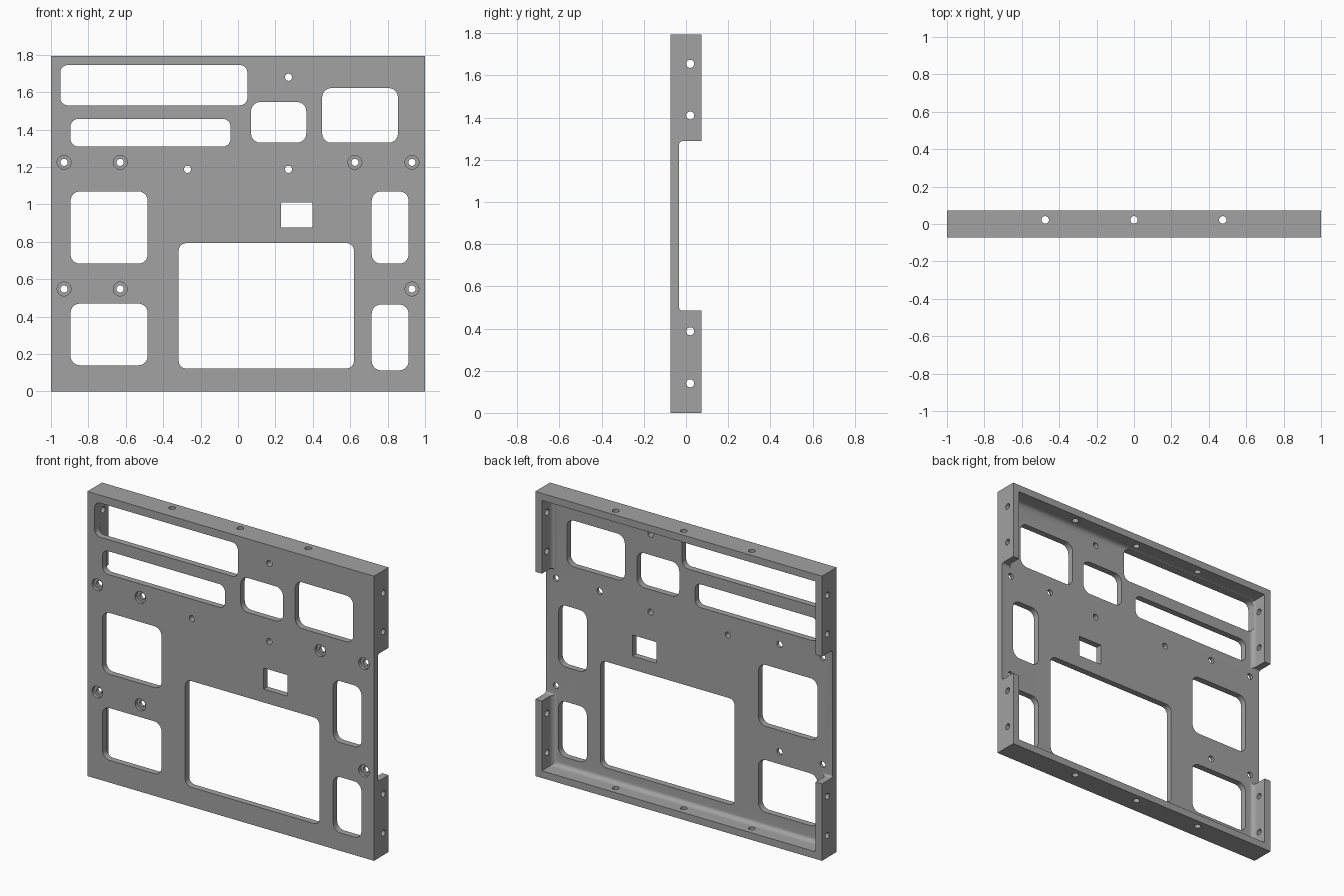
import bpy
import bmesh
from math import pi, cos, sin, radians

if "Cube" in bpy.data.objects:
    bpy.data.objects.remove(bpy.data.objects["Cube"], do_unlink=True)

W, H = 1.0, 1.795            # half width, height
FRONT, BACK = -0.073, 0.073  # depth range
FLOOR = -0.033               # inner surface of the plate
WALL = 0.045

grey = bpy.data.materials.new("metal grey")
grey.use_nodes = True
colour = (0.36, 0.36, 0.36, 1)
grey.diffuse_color = colour
grey.node_tree.nodes["Principled BSDF"].inputs["Base Color"].default_value = colour


def prism(bm, points, axis, lo, hi):
    """Extrude a 2D outline along an axis between lo and hi."""
    place = {"x": lambda a, b, t: (t, a, b),
             "y": lambda a, b, t: (a, t, b),
             "z": lambda a, b, t: (a, b, t)}[axis]
    rings = [[bm.verts.new(place(a, b, t)) for a, b in points] for t in (lo, hi)]
    bm.faces.new(rings[0])
    bm.faces.new(rings[1][::-1])
    n = len(points)
    for i in range(n):
        j = (i + 1) % n
        bm.faces.new((rings[0][i], rings[1][i], rings[1][j], rings[0][j]))


def rounded(a0, a1, b0, b1, r=0, steps=8):
    """Rectangle outline with rounded corners."""
    if r == 0:
        return [(a0, b0), (a1, b0), (a1, b1), (a0, b1)]
    corners = [(a1 - r, b1 - r), (a0 + r, b1 - r), (a0 + r, b0 + r), (a1 - r, b0 + r)]
    return [(ca + r * cos((k + i / steps) * pi / 2), cb + r * sin((k + i / steps) * pi / 2))
            for k, (ca, cb) in enumerate(corners) for i in range(steps + 1)]


def circle(a, b, r, n=32):
    return [(a + r * cos(2 * pi * i / n), b + r * sin(2 * pi * i / n)) for i in range(n)]


def make(name, bm):
    bmesh.ops.recalc_face_normals(bm, faces=bm.faces)
    mesh = bpy.data.meshes.new(name)
    bm.to_mesh(mesh)
    bm.free()
    mesh.materials.append(grey)
    obj = bpy.data.objects.new(name, mesh)
    bpy.context.collection.objects.link(obj)
    return obj


def cut(target, bm):
    cutter = make("cutter", bm)
    cutter.hide_render = True
    mod = target.modifiers.new("cut", "BOOLEAN")
    mod.operation, mod.solver, mod.object = "DIFFERENCE", "EXACT", cutter
    bpy.context.view_layer.objects.active = target
    bpy.ops.object.modifier_apply(modifier=mod.name)
    bpy.data.objects.remove(cutter, do_unlink=True)


# Solid block
bm = bmesh.new()
prism(bm, rounded(-W, W, 0, H), "y", FRONT, BACK)
panel = make("mounting_panel", bm)

# Rear cavity with a filleted floor
bm = bmesh.new()
prism(bm, rounded(-W + WALL, W - WALL, WALL, H - WALL), "y", FLOOR, 0.2)
floor_edges = [e for e in bm.edges if all(v.co.y < 0 for v in e.verts)]
bmesh.ops.bevel(bm, geom=floor_edges, offset=0.03, segments=6, profile=0.5, affect="EDGES")
cut(panel, bm)

# Notch through both side walls
bm = bmesh.new()
prism(bm, rounded(FLOOR, 0.2, 0.485, 1.288, 0.016), "x", -1.2, 1.2)
cut(panel, bm)

# Windows (x range, z range, corner radius) and screw holes in the plate
windows = [
    (-0.95, 0.05, 1.53, 1.745, 0.04), (-0.895, -0.04, 1.31, 1.457, 0.04),
    (0.07, 0.365, 1.33, 1.548, 0.05), (0.45, 0.855, 1.33, 1.622, 0.05),
    (-0.317, 0.62, 0.123, 0.793, 0.04), (0.23, 0.397, 0.877, 1.01, 0.004),
]
for x0, x1 in ((-0.895, -0.483), (0.715, 0.912)):
    windows += [(x0, x1, 0.683, 1.07, 0.05)]
windows += [(-0.895, -0.483, 0.14, 0.47, 0.05), (0.715, 0.912, 0.113, 0.465, 0.05)]
bosses = [(x, 1.225) for x in (-0.93, -0.63, 0.625, 0.93)]
bosses += [(x, 0.548) for x in (-0.93, -0.63, 0.93)]
plain = [(0.27, 1.68), (-0.27, 1.188), (0.27, 1.188)]

bm = bmesh.new()
for w in windows:
    prism(bm, rounded(*w), "y", -0.2, 0.2)
for x, z in bosses + plain:
    prism(bm, circle(x, z, 0.019), "y", -0.2, 0.06)
cut(panel, bm)

# Counterbores on the front
bm = bmesh.new()
for x, z in bosses:
    prism(bm, circle(x, z, 0.037), "y", -0.2, FRONT + 0.02)
cut(panel, bm)

# Screw holes through the side walls, then through top and bottom walls
bm = bmesh.new()
for z in (0.14, 0.387, 1.41, 1.655):
    prism(bm, circle(0.02, z, 0.019), "x", -1.2, 1.2)
cut(panel, bm)
bm = bmesh.new()
for x in (-0.475, 0, 0.475):
    prism(bm, circle(x, 0.022, 0.02), "z", -0.2, 2)
cut(panel, bm)

bpy.ops.object.select_all(action="DESELECT")
panel.select_set(True)
bpy.context.view_layer.objects.active = panel
bpy.ops.object.shade_smooth_by_angle(angle=radians(30))
